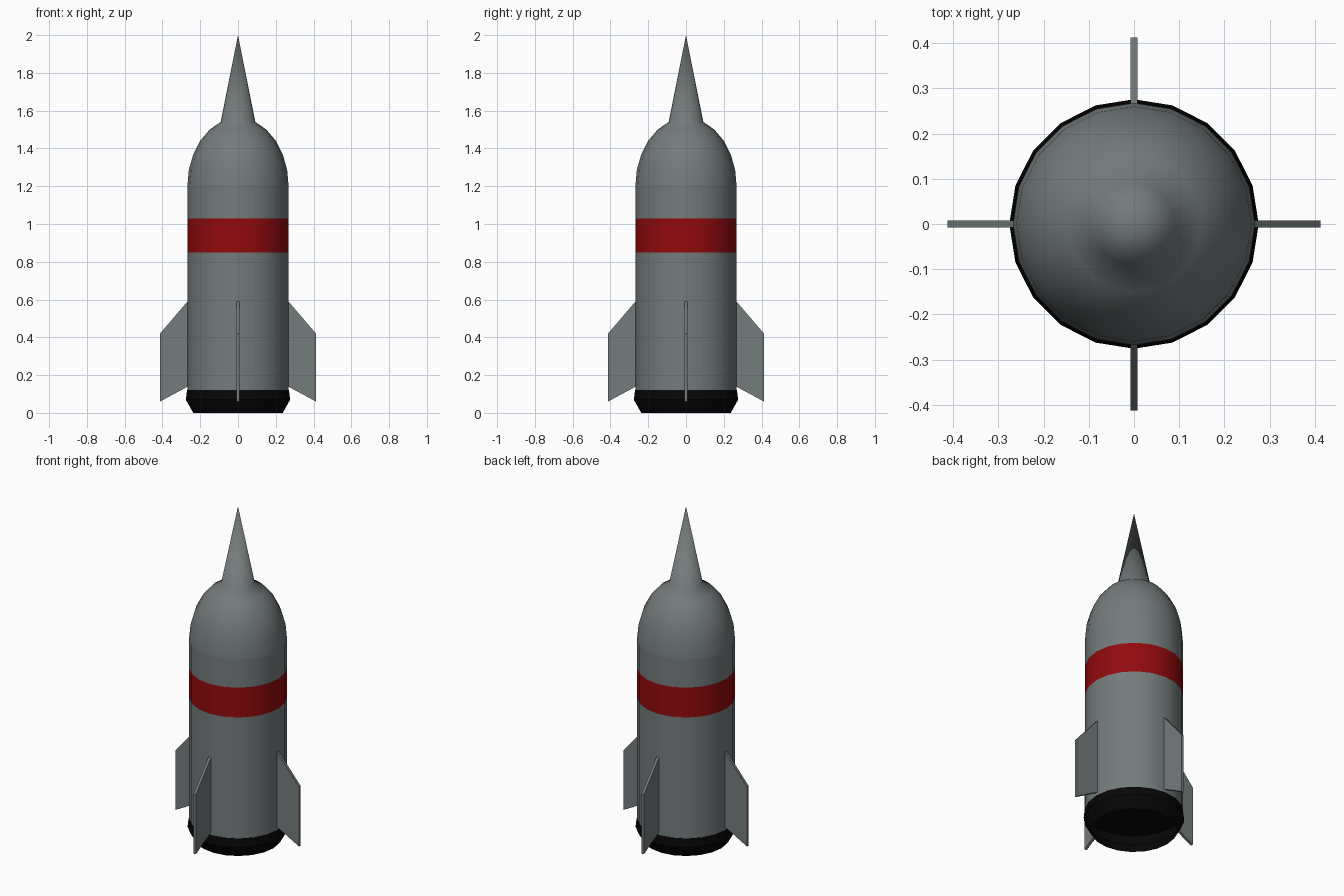
import bpy, bmesh, math

if "Cube" in bpy.data.objects:
    bpy.data.objects.remove(bpy.data.objects["Cube"])

SIDES = 20
R = 0.268


def material(name, color):
    mat = bpy.data.materials.new(name)
    mat.diffuse_color = color
    mat.use_nodes = True
    mat.node_tree.nodes["Principled BSDF"].inputs["Base Color"].default_value = mat.diffuse_color
    return mat


GREY = material("dark_grey", (0.175, 0.2, 0.2, 1))
RED = material("red", (0.29, 0.003, 0.004, 1))
BLACK = material("black", (0.002, 0.002, 0.002, 1))


def make_object(name, bm, mat, angle=0):
    bmesh.ops.remove_doubles(bm, verts=bm.verts, dist=1e-5)
    mesh = bpy.data.meshes.new(name)
    bm.to_mesh(mesh)
    bm.free()
    obj = bpy.data.objects.new(name, mesh)
    bpy.context.collection.objects.link(obj)
    mesh.materials.append(mat)
    if angle:
        bpy.ops.object.select_all(action='DESELECT')
        obj.select_set(True)
        bpy.context.view_layer.objects.active = obj
        bpy.ops.object.shade_smooth_by_angle(angle=math.radians(angle))
    return obj


def lathe(name, profile, mat, angle=28):
    """Turn an (r, z) profile, listed upwards, around the z axis."""
    bm = bmesh.new()
    rings = []
    for r, z in profile:
        if r == 0:
            rings.append([bm.verts.new((0, 0, z))] * SIDES)
        else:
            rings.append([bm.verts.new((r * math.cos(math.tau * i / SIDES),
                                        r * math.sin(math.tau * i / SIDES), z))
                          for i in range(SIDES)])
    for a, b in zip(rings, rings[1:]):
        for i in range(SIDES):
            j = (i + 1) % SIDES
            bm.faces.new(list(dict.fromkeys((a[i], a[j], b[j], b[i]))))
    return make_object(name, bm, mat, angle)


# Hull with a flush painted band
lathe("lower_hull", [(R, 0.12), (R, 0.85)], GREY)
lathe("red_band", [(R, 0.85), (R, 1.03)], RED)
lathe("upper_hull", [(R, 1.03), (R, 1.2)], GREY)

# Elliptical dome blending into the pointed spike
dome = [(R * math.cos(math.radians(14 * k)), 1.2 + 0.362 * math.sin(math.radians(14 * k)))
        for k in range(6)]
lathe("nose_dome_and_spike", dome + [(0, 2.0)], GREY, 90)

# Black exhaust ring, open below with a recessed ceiling
lathe("exhaust_nozzle", [(0.237, 0), (0.276, 0.07), (0.27, 0.12), (0, 0.121)], BLACK)

# Four swept fins
FIN = [(0.25, 0.148), (0.413, 0.06), (0.413, 0.42), (0.25, 0.61)]
T = 0.008
for n, side in enumerate(("right", "back", "left", "front")):
    c, s = round(math.cos(n * math.pi / 2)), round(math.sin(n * math.pi / 2))
    bm = bmesh.new()
    near, far = ([bm.verts.new((x * c - y * s, x * s + y * c, z)) for x, z in FIN]
                 for y in (-T, T))
    bm.faces.new(near)
    bm.faces.new(far[::-1])
    for i in range(4):
        j = (i + 1) % 4
        bm.faces.new((near[j], near[i], far[i], far[j]))
    make_object(side + "_fin", bm, GREY)
